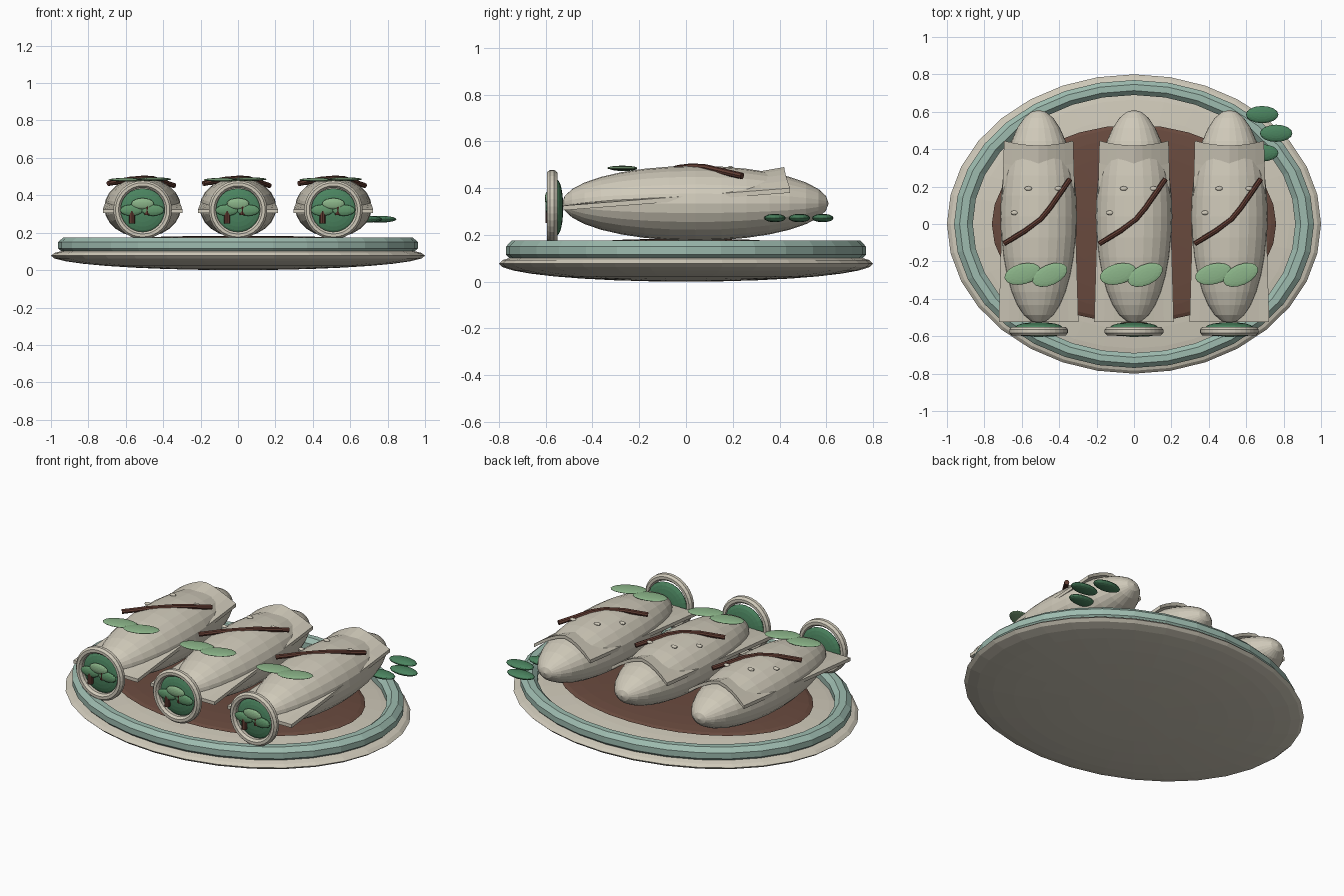
import bpy, bmesh, math
from mathutils import Matrix, Vector

if "Cube" in bpy.data.objects:
    bpy.data.objects.remove(bpy.data.objects["Cube"])


def material(name, rgb):
    m = bpy.data.materials.new(name)
    m.diffuse_color = (*rgb, 1)
    m.use_nodes = True
    m.node_tree.nodes["Principled BSDF"].inputs["Base Color"].default_value = m.diffuse_color
    return m


CREAM = material("cream", (0.63, 0.59, 0.49))
TEAL = material("pale_teal", (0.34, 0.50, 0.43))
SAUCE = material("sauce_brown", (0.14, 0.068, 0.048))
BARK = material("bark_brown", (0.12, 0.045, 0.032))
GREEN = material("deep_green", (0.07, 0.23, 0.115))
MID = material("mid_green", (0.12, 0.31, 0.15))
LIGHT = material("light_green", (0.26, 0.46, 0.25))


def finish(name, bm, mat):
    bmesh.ops.recalc_face_normals(bm, faces=bm.faces)
    me = bpy.data.meshes.new(name)
    bm.to_mesh(me)
    bm.free()
    me.materials.append(mat)
    ob = bpy.data.objects.new(name, me)
    bpy.context.collection.objects.link(ob)
    return ob


def ellipsoid(name, loc, radii, mat, u=16, v=10, turn=0, pole="Z"):
    bm = bmesh.new()
    bmesh.ops.create_uvsphere(bm, u_segments=u, v_segments=v, radius=1)
    if pole == "Y":
        bmesh.ops.rotate(bm, verts=bm.verts, matrix=Matrix.Rotation(math.pi / 2, 3, "X"))
    bmesh.ops.scale(bm, verts=bm.verts, vec=radii)
    bmesh.ops.rotate(bm, verts=bm.verts, matrix=Matrix.Rotation(math.radians(turn), 3, "Z"))
    bmesh.ops.translate(bm, verts=bm.verts, vec=loc)
    return finish(name, bm, mat)


def torus(name, loc, major, minor, scale, mat, upright=False, sides=8, seg=32):
    bm = bmesh.new()
    rings = []
    for i in range(seg):
        a = 2 * math.pi * i / seg
        ring = []
        for j in range(sides):
            b = 2 * math.pi * (j + 0.5) / sides
            r = major + minor * math.cos(b)
            p = Vector((r * math.cos(a), r * math.sin(a), minor * math.sin(b)))
            if upright:
                p = Vector((p.x, p.z, p.y))
            ring.append(bm.verts.new(Vector(s * c for s, c in zip(scale, p)) + Vector(loc)))
        rings.append(ring)
    for i in range(seg):
        p, q = rings[i], rings[(i + 1) % seg]
        for j in range(sides):
            k = (j + 1) % sides
            bm.faces.new((p[j], q[j], q[k], p[k]))
    return finish(name, bm, mat)


def rod(name, points, radius, mat, sides=8):
    """Capped tube through a few points."""
    bm = bmesh.new()
    pts = [Vector(p) for p in points]
    rings = []
    for i, p in enumerate(pts):
        d = (pts[min(i + 1, len(pts) - 1)] - pts[max(i - 1, 0)]).normalized()
        rot = d.to_track_quat("Z", "Y")
        rings.append([bm.verts.new(p + rot @ Vector((radius * math.cos(t), radius * math.sin(t), 0)))
                      for t in (2 * math.pi * j / sides for j in range(sides))])
    for p, q in zip(rings, rings[1:]):
        for j in range(sides):
            k = (j + 1) % sides
            bm.faces.new((p[j], p[k], q[k], q[j]))
    bm.faces.new(rings[0])
    bm.faces.new(rings[-1])
    return finish(name, bm, mat)


def wrapper(name, cx):
    """Thick sheet: flat at the front, arched over the body at the back."""
    nx, ny, thick = 8, 8, 0.02
    bm = bmesh.new()

    def point(i, j, dz):
        s, t = 2 * i / nx - 1, j / ny
        x = s * (0.213 - 0.028 * t)
        y = -0.525 + t * (0.945 + 0.025 * s * s)
        edge = 0.315 + 0.075 * t
        z = edge + 0.09 * t * (1 - abs(s) ** 1.5)
        return bm.verts.new((cx + x, y, z + dz))

    top, low = [[[point(i, j, d) for j in range(ny + 1)] for i in range(nx + 1)]
                for d in (thick / 2, -thick / 2)]
    for i in range(nx):
        for j in range(ny):
            for g in (top, low):
                bm.faces.new((g[i][j], g[i + 1][j], g[i + 1][j + 1], g[i][j + 1]))
    border = ([(i, 0) for i in range(nx)] + [(nx, j) for j in range(ny)]
              + [(i, ny) for i in range(nx, 0, -1)] + [(0, j) for j in range(ny, 0, -1)])
    for (a, b), (c, d) in zip(border, border[1:] + border[:1]):
        bm.faces.new((top[a][b], top[c][d], low[c][d], low[a][b]))
    return finish(name, bm, CREAM)


# Plate, raised rim and sauce pool
ellipsoid("plate", (0, 0, 0.077), (1, 0.8, 0.077), CREAM, 32, 16)
torus("plate_rim", (0, 0, 0.133), 0.912, 0.054, (1, 0.8, 0.84), TEAL)
ellipsoid("sauce_pool", (0, 0, 0.15), (0.76, 0.53, 0.034), SAUCE, 32, 12)

# Three rolls
BODY_C, BODY_R = Vector((0, 0.04, 0.335)), Vector((0.205, 0.57, 0.16))


def body_top(x, y):
    q = 1 - (x / BODY_R.x) ** 2 - ((y - BODY_C.y) / BODY_R.y) ** 2
    return BODY_C.z + BODY_R.z * math.sqrt(max(q, 0))


for side, cx in (("left", -0.51), ("middle", 0), ("right", 0.51)):
    ellipsoid(f"{side}_roll", (cx, BODY_C.y, BODY_C.z), BODY_R, CREAM, 24, 16, pole="Y")
    wrapper(f"{side}_wrapper", cx)

    # Round front medallion with trees
    torus(f"{side}_medallion_ring", (cx, -0.573, 0.322), 0.137, 0.021, (1, 1.15, 1), CREAM, True)
    ellipsoid(f"{side}_medallion", (cx, -0.553, 0.317), (0.127, 0.028, 0.12), GREEN, 24, 12, pole="Y")
    for n, (x, z0, z1) in enumerate(((-0.058, 0.25, 0.315), (0.025, 0.295, 0.35))):
        rod(f"{side}_trunk_{n}", [(cx + x, -0.585, z0), (cx + x, -0.585, z1)], 0.016, BARK)
    for n, (x, z, mat) in enumerate(((-0.06, 0.32, MID), (0.055, 0.32, MID), (0, 0.355, LIGHT))):
        ellipsoid(f"{side}_tree_crown_{n}", (cx + x, -0.587 - 0.002 * n, z),
                  (0.06, 0.013, 0.03), mat)

    # Twig, seeds and leaves on top
    rod(f"{side}_twig", [(cx - 0.185, -0.105, 0.463), (cx - 0.07, -0.035, 0.485),
                         (cx + 0.01, 0.025, 0.492), (cx + 0.06, 0.085, 0.488),
                         (cx + 0.168, 0.24, 0.452)], 0.014, BARK)
    for n, (x, y) in enumerate(((-0.055, 0.19), (0.105, 0.19), (-0.13, 0.06))):
        ellipsoid(f"{side}_seed_{n}", (cx + x, y, body_top(x, y) + 0.003),
                  (0.02, 0.012, 0.009), CREAM, 12, 8)
    for n, (x, y, turn) in enumerate(((-0.085, -0.267, 14), (0.06, -0.272, 24))):
        ellipsoid(f"{side}_top_leaf_{n}", (cx + x, y, 0.483 + 0.003 * n),
                  (0.1, 0.055, 0.01), LIGHT, turn=turn)

# Garnish leaves beside the right roll
for n, (x, y) in enumerate(((0.685, 0.585), (0.76, 0.485), (0.685, 0.38))):
    ellipsoid(f"garnish_leaf_{n}", (x, y, 0.272), (0.087, 0.046, 0.018), GREEN)
